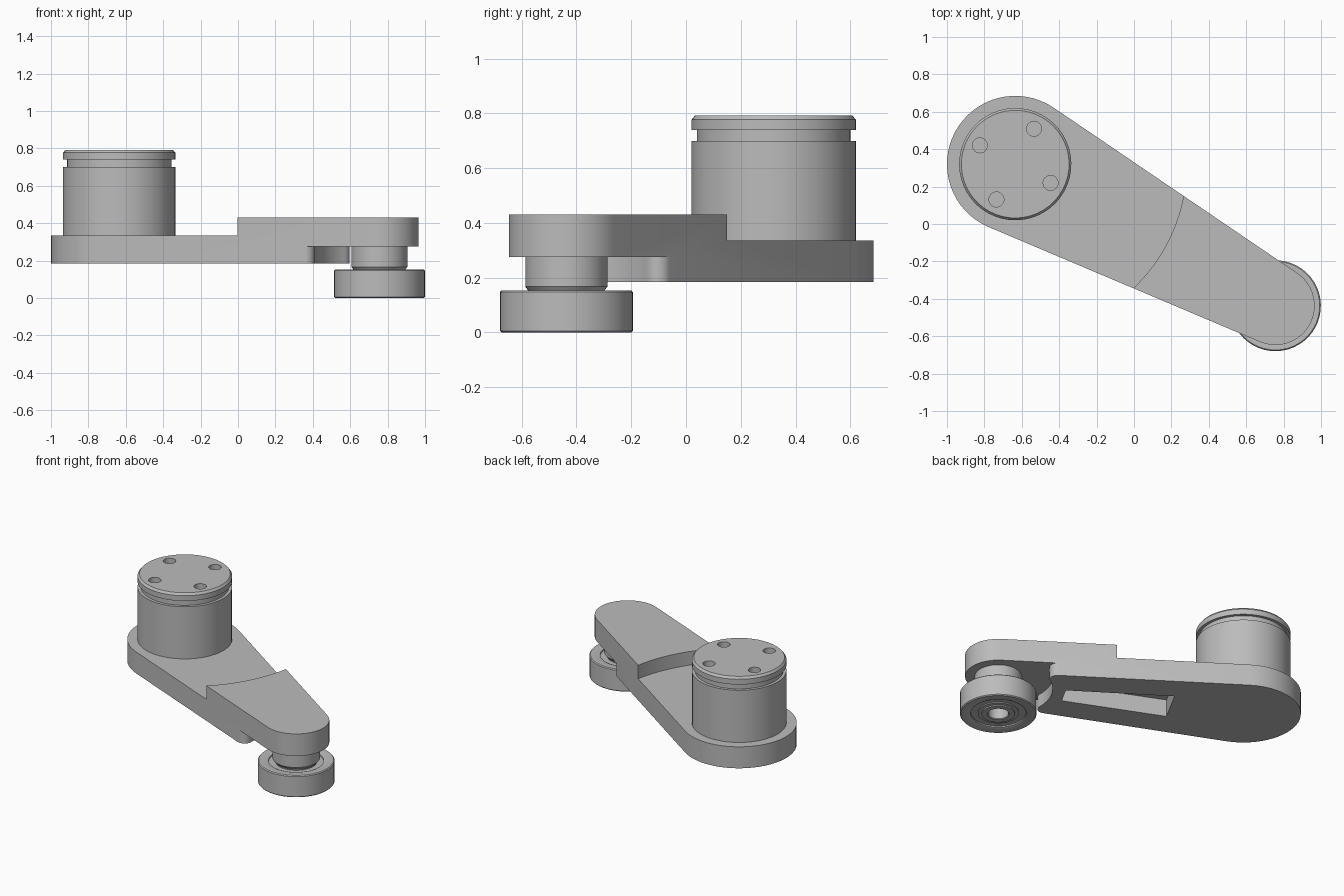
import bpy, bmesh
from math import pi, sin, cos, asin, acos, atan2, hypot
from mathutils import Matrix

if "Cube" in bpy.data.objects:
    bpy.data.objects.remove(bpy.data.objects["Cube"])

# One grey metal
metal = bpy.data.materials.new("grey_metal")
metal.use_nodes = True
GREY = (0.5, 0.5, 0.5, 1)
metal.diffuse_color = GREY
metal.node_tree.nodes["Principled BSDF"].inputs["Base Color"].default_value = GREY

# Local frame: origin at the motor axis, +x along the arm to the roller
AX, AY, BX, BY = -0.635, 0.32, 0.756, -0.437
LENGTH = hypot(BX - AX, BY - AY)
FRAME = Matrix.Translation((AX, AY, 0)) @ Matrix.Rotation(atan2(BY - AY, BX - AX), 4, "Z")
BIG, SMALL = 0.365, 0.21
TILT = asin((BIG - SMALL) / LENGTH)


def add_object(name, bm):
    bmesh.ops.recalc_face_normals(bm, faces=bm.faces)
    mesh = bpy.data.meshes.new(name)
    bm.to_mesh(mesh)
    bm.free()
    mesh.materials.append(metal)
    obj = bpy.data.objects.new(name, mesh)
    obj.matrix_world = FRAME
    bpy.context.collection.objects.link(obj)
    return obj


def prism(name, outline, z0, z1):
    bm = bmesh.new()
    face = bm.faces.new([bm.verts.new((x, y, z0)) for x, y in outline])
    walls = bmesh.ops.extrude_face_region(bm, geom=[face])["geom"]
    top = [v for v in walls if isinstance(v, bmesh.types.BMVert)]
    bmesh.ops.translate(bm, vec=(0, 0, z1 - z0), verts=top)
    return add_object(name, bm)


def lathe(name, profile, x=0, closed=False, steps=48):
    bm = bmesh.new()
    vs = [bm.verts.new((r, 0, z)) for r, z in profile]
    pairs = list(zip(vs, vs[1:])) + ([(vs[-1], vs[0])] if closed else [])
    edges = [bm.edges.new(p) for p in pairs]
    bmesh.ops.spin(bm, geom=vs + edges, cent=(0, 0, 0), axis=(0, 0, 1),
                   angle=2 * pi, steps=steps)
    bmesh.ops.remove_doubles(bm, verts=bm.verts, dist=0.0001)
    bmesh.ops.translate(bm, vec=(x, 0, 0), verts=bm.verts)
    return add_object(name, bm)


def arc(cx, cy, r, a0, a1, n):
    return [(cx + r * cos(a0 + (a1 - a0) * i / n), cy + r * sin(a0 + (a1 - a0) * i / n))
            for i in range(n + 1)]


def select(obj):
    bpy.ops.object.select_all(action="DESELECT")
    obj.select_set(True)
    bpy.context.view_layer.objects.active = obj


def cut(obj, cutter):
    cutter.hide_render = True
    mod = obj.modifiers.new("cut", "BOOLEAN")
    mod.operation = "DIFFERENCE"
    mod.solver = "EXACT"
    mod.object = cutter
    select(obj)
    bpy.ops.object.modifier_apply(modifier=mod.name)
    bpy.data.objects.remove(cutter)


# Arm: tapered plate with round ends
edge = pi / 2 - TILT
arm = prism("arm", arc(0, 0, BIG, edge, 2 * pi - edge, 32)
            + arc(LENGTH, 0, SMALL, -edge, edge, 24), 0.185, 0.43)

# Curved step on top
cut(arm, prism("step_cutter", arc(0, 0, 0.916, 0, 2 * pi * 127 / 128, 127), 0.335, 0.6))

# Clearance under the roller end: concave arc with filleted corners
CLEAR, FILLET = 0.345, 0.05
turn = edge + acos((SMALL - FILLET) / (CLEAR + FILLET))
cx, cy = LENGTH + (CLEAR + FILLET) * cos(turn), (CLEAR + FILLET) * sin(turn)
half = arc(LENGTH, 0, CLEAR, pi, turn, 12)
half += arc(cx, cy, FILLET, turn - pi, edge, 8)[1:]
half += [(cx + 0.4 * cos(edge), cy + 0.4 * sin(edge)), (LENGTH + 0.6, 0.6)]
cut(arm, prism("clearance_cutter", half + [(x, -y) for x, y in half[:0:-1]], -0.1, 0.275))

# Tapered pocket in the underside
cut(arm, prism("pocket_cutter", [(0.47, -0.13), (1.16, -0.067), (1.16, 0.067), (0.47, 0.13)],
               0.1, 0.305))

# Motor drum with groove and chamfered cap
drum = lathe("drum", [(0, 0.32), (0.3, 0.32), (0.3, 0.7), (0.28, 0.7), (0.28, 0.74),
                      (0.3, 0.74), (0.3, 0.777), (0.288, 0.792), (0, 0.792)])
first = 2 * pi * 62 / 360 - atan2(BY - AY, BX - AX)
for i in range(4):
    a = first + i * pi / 2
    hole = arc(0.214 * cos(a), 0.214 * sin(a), 0.04, 0, 2 * pi * 23 / 24, 23)
    cut(drum, prism("hole_cutter", hole, 0.74, 0.9))

# Roller post
post = lathe("roller_post", [(0, 0.1), (0.08, 0.1), (0.08, 0.15), (0.137, 0.15),
                             (0.15, 0.167), (0.15, 0.29), (0, 0.29)], LENGTH)

# Roller bearing: outer race, recessed shield and inner race on both faces
TOP = 0.153
lower = [(0.065, 0.005), (0.07, 0), (0.105, 0), (0.105, 0.008), (0.13, 0.008),
         (0.13, 0.015), (0.175, 0.015), (0.175, 0.006), (0.19, 0), (0.237, 0), (0.243, 0.006)]
roller = lathe("roller_bearing", lower + [(r, TOP - z) for r, z in reversed(lower)],
               LENGTH, closed=True)

for obj in (arm, drum, post, roller):
    select(obj)
    bpy.ops.object.shade_smooth_by_angle(angle=pi / 6)
